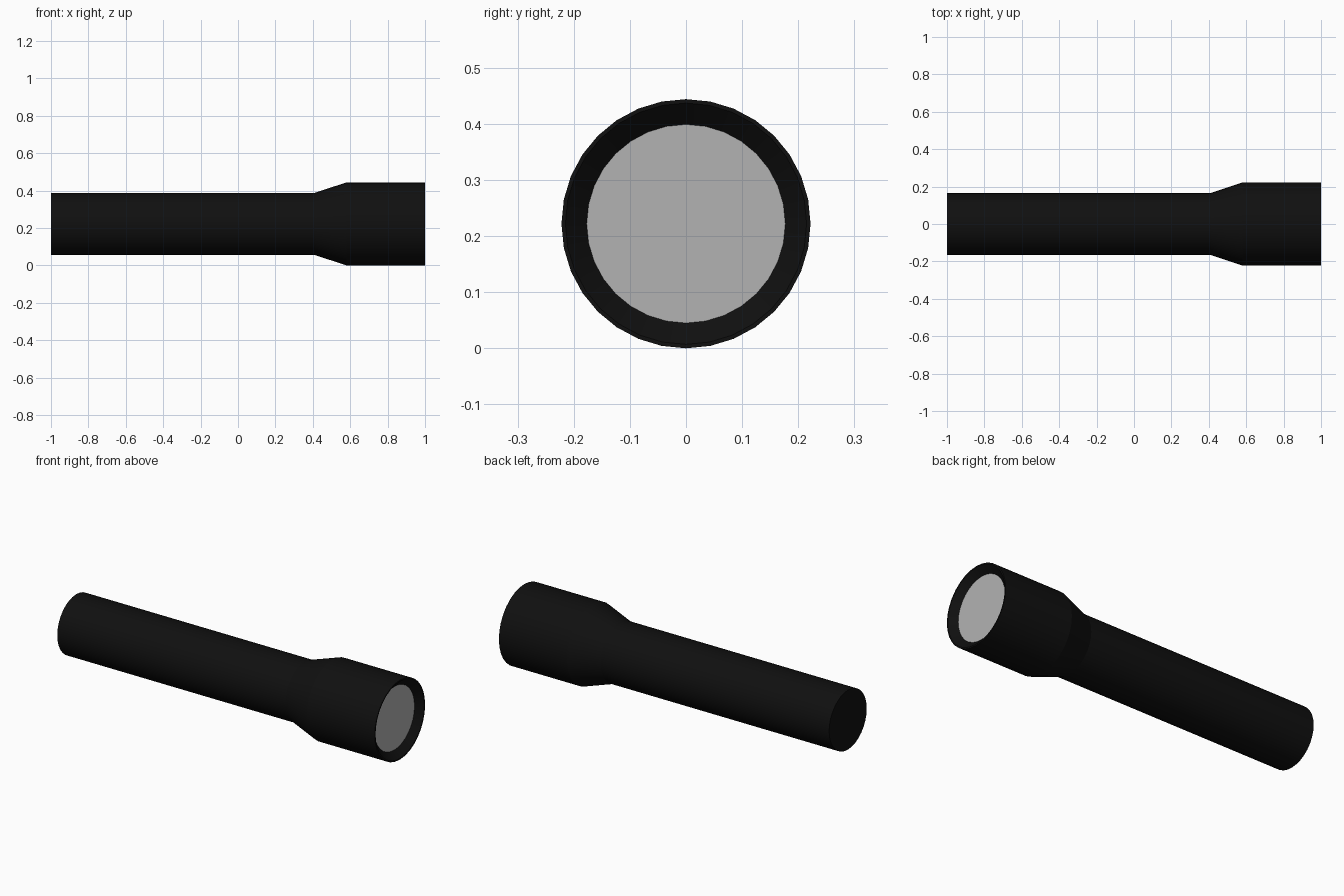
import bpy
import bmesh
from math import cos, sin, tau, radians

cube = bpy.data.objects.get("Cube")
if cube:
    bpy.data.objects.remove(cube)

SIDES = 32
AXIS_HEIGHT = 0.222


def material(name, level):
    colour = (level, level, level, 1.0)
    mat = bpy.data.materials.new(name)
    mat.use_nodes = True
    mat.diffuse_color = colour
    mat.node_tree.nodes["Principled BSDF"].inputs["Base Color"].default_value = colour
    return mat


def lathe(name, profile, mat, cap_start=False, cap_end=False):
    """Spin a list of (x, radius) points around the long axis."""
    bm = bmesh.new()
    rings = []
    for x, radius in profile:
        angles = [tau * i / SIDES for i in range(SIDES)]
        rings.append([bm.verts.new((x, radius * cos(a), radius * sin(a))) for a in angles])
    for a, b in zip(rings, rings[1:]):
        for i in range(SIDES):
            j = (i + 1) % SIDES
            bm.faces.new((a[i], b[i], b[j], a[j]))
    if cap_start:
        bm.faces.new(rings[0])
    if cap_end:
        bm.faces.new(rings[-1])
    bmesh.ops.recalc_face_normals(bm, faces=bm.faces)
    mesh = bpy.data.meshes.new(name)
    bm.to_mesh(mesh)
    bm.free()
    obj = bpy.data.objects.new(name, mesh)
    obj.location.z = AXIS_HEIGHT
    mesh.materials.append(mat)
    bpy.context.collection.objects.link(obj)
    bpy.ops.object.select_all(action="DESELECT")
    obj.select_set(True)
    bpy.context.view_layer.objects.active = obj
    bpy.ops.object.shade_smooth_by_angle(angle=radians(15))
    return obj


black = material("black_casing", 0.005)
grey = material("grey_lens", 0.45)

# Handle, flared neck, head and bevelled rim, closed behind the lens
lathe("casing", [(-1, 0.166), (0.41, 0.166), (0.58, 0.222), (1, 0.222),
                 (1, 0.215), (0.966, 0.177), (0.96, 0.177)],
      black, cap_start=True, cap_end=True)

# Recessed lens disc
lathe("lens", [(0.961, 0.176), (0.966, 0.177)], grey, cap_start=True, cap_end=True)
